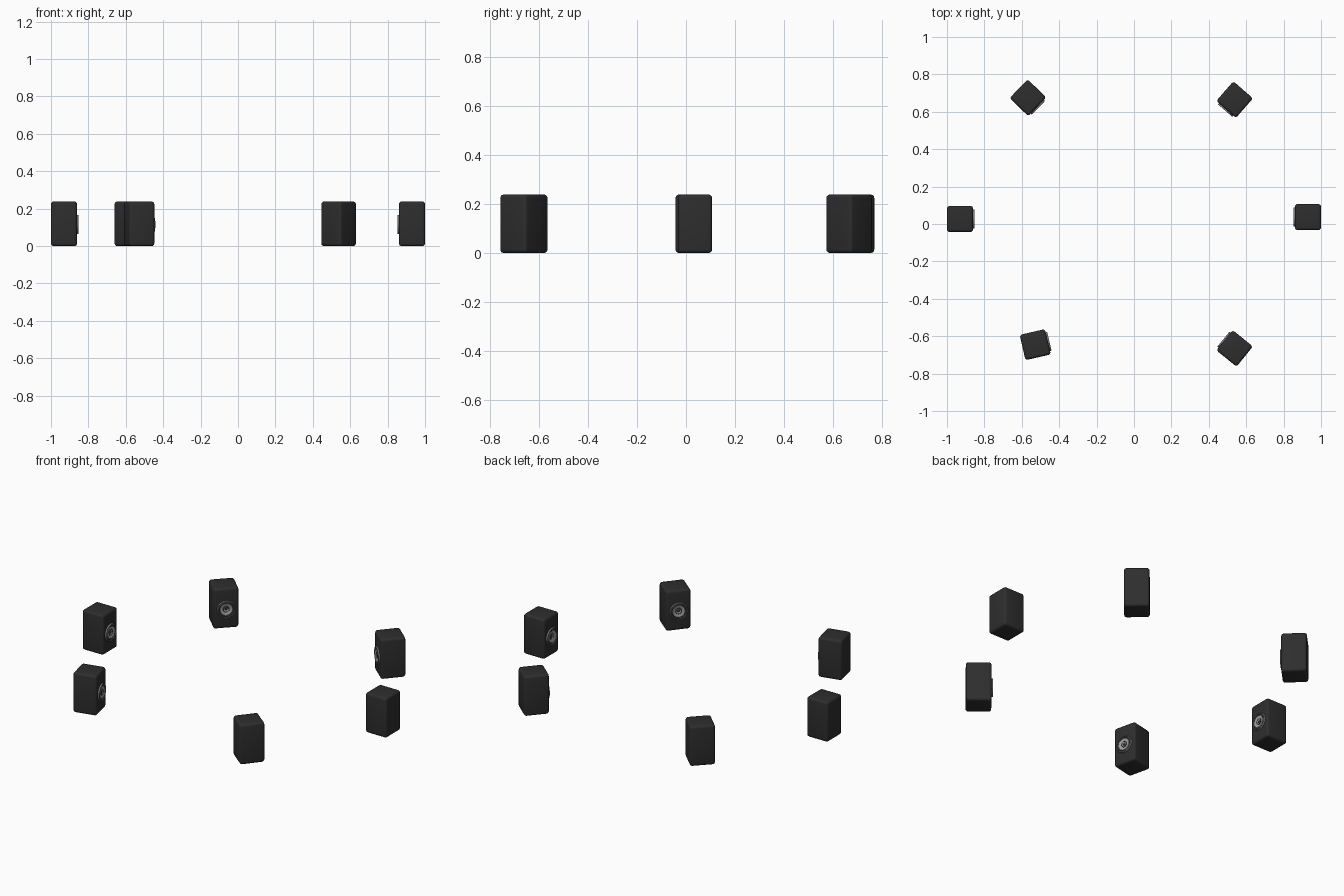
import bpy, bmesh
from math import radians, cos, sin, tau
from mathutils import Matrix

if "Cube" in bpy.data.objects:
    bpy.data.objects.remove(bpy.data.objects["Cube"])

W, H = 0.139, 0.238      # cabinet footprint and height
DRIVER_Z = 0.115


def material(name, v):
    m = bpy.data.materials.new(name)
    m.diffuse_color = (v, v, v, 1)
    m.use_nodes = True
    m.node_tree.nodes["Principled BSDF"].inputs["Base Color"].default_value = m.diffuse_color
    return m


black = material("cabinet_black", 0.027)
dark = material("surround_dark", 0.06)
silver = material("cone_silver", 0.36)
trim = material("trim_grey", 0.2)


def add_object(name, bm, mat, matrix):
    bmesh.ops.recalc_face_normals(bm, faces=bm.faces)
    me = bpy.data.meshes.new(name)
    bm.to_mesh(me)
    bm.free()
    me.materials.append(mat)
    ob = bpy.data.objects.new(name, me)
    bpy.context.collection.objects.link(ob)
    ob.matrix_world = matrix
    bpy.ops.object.select_all(action='DESELECT')
    ob.select_set(True)
    bpy.context.view_layer.objects.active = ob
    bpy.ops.object.shade_smooth_by_angle(angle=radians(35))
    return ob


def cabinet(name, matrix):
    bm = bmesh.new()
    bmesh.ops.create_cube(bm, size=1, matrix=Matrix.Translation((0, 0, H / 2)) @ Matrix.Diagonal((W, W, H, 1)))
    bmesh.ops.bevel(bm, geom=bm.edges[:], offset=0.014, segments=4, profile=0.5, affect='EDGES')
    add_object(name, bm, black, matrix)


def lathe(name, profile, mat, matrix, n=40):
    # profile of (radius, height) turned around the +x axis
    bm = bmesh.new()
    rings = [[bm.verts.new((h, r * cos(tau * i / n), r * sin(tau * i / n))) for i in range(n)]
             for r, h in profile]
    for a, b in zip(rings, rings[1:]):
        for i in range(n):
            j = (i + 1) % n
            bm.faces.new((a[i], a[j], b[j], b[i]))
    if profile[-1][0] < 0.01:
        bm.faces.new(rings[-1])
    add_object(name, bm, mat, matrix)


# driver parts, heights measured from the cabinet front
PARTS = [
    ("outer_trim_ring", trim, [(.051, -.002), (.051, .005), (.049, .008), (.046, .008), (.045, .006), (.045, -.002)]),
    ("rubber_surround", dark, [(.0455, .003), (.043, .006), (.040, .007), (.037, .005), (.0355, .003)]),
    ("speaker_cone", silver, [(.036, .005), (.034, .006), (.026, .0045), (.017, .002), (.016, .001)]),
    ("inner_ring", dark, [(.0175, .001), (.0175, .005), (.0165, .006), (.0145, .006), (.0135, .004), (.0135, .001)]),
    ("tweeter_horn", silver, [(.0138, .005), (.011, .004), (.007, .002), (.006, .001)]),
    ("tweeter_dome", black, [(.0065, .001), (.0055, .003), (.0035, .0045), (.001, .005)]),
]

# x, y, facing direction in degrees
SPEAKERS = {
    "left": (-0.93, 0.027, 0),
    "right": (0.93, 0.037, 180),
    "back_left": (-0.567, 0.675, -44),
    "back_right": (0.538, 0.665, -131),
    "front_left": (-0.528, -0.645, 13),
    "front_right": (0.538, -0.665, 141),
}

for key, (x, y, angle) in SPEAKERS.items():
    base = Matrix.Translation((x, y, 0)) @ Matrix.Rotation(radians(angle), 4, 'Z')
    cabinet(key + "_cabinet", base)
    front = base @ Matrix.Translation((W / 2, 0, DRIVER_Z))
    for part, mat, profile in PARTS:
        lathe(f"{key}_{part}", profile, mat, front)
